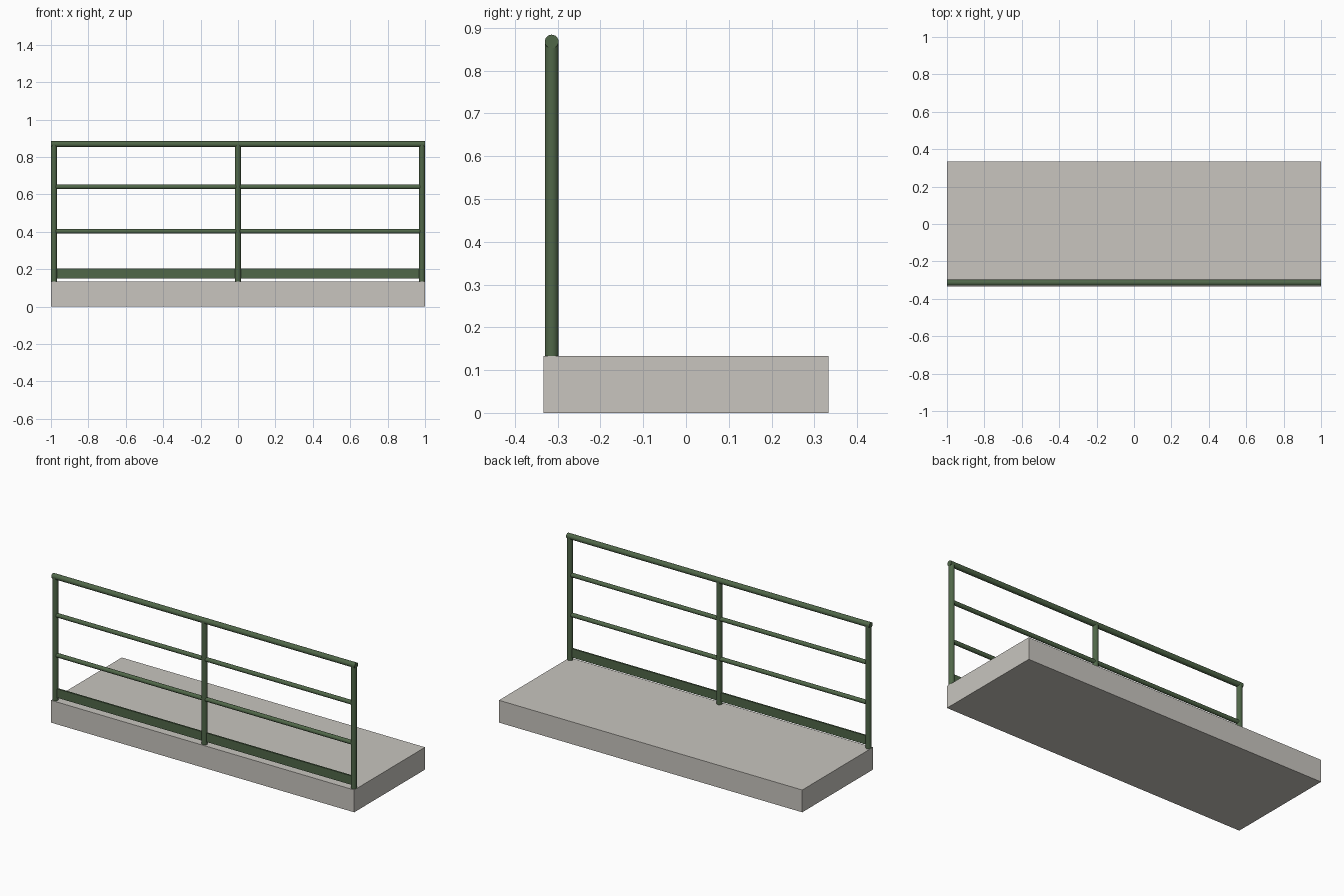
import bpy
from math import pi

cube = bpy.data.objects.get("Cube")
if cube:
    bpy.data.objects.remove(cube, do_unlink=True)


def material(name, color):
    mat = bpy.data.materials.new(name)
    mat.use_nodes = True
    mat.diffuse_color = color
    mat.node_tree.nodes["Principled BSDF"].inputs["Base Color"].default_value = color
    return mat


concrete = material("concrete", (0.58, 0.56, 0.52, 1))
green = material("green_paint", (0.08, 0.135, 0.066, 1))


def box(name, size, center, mat):
    bpy.ops.mesh.primitive_cube_add(size=1, location=center)
    obj = bpy.context.object
    obj.name = name
    obj.scale = size
    bpy.ops.object.transform_apply(location=False, rotation=False, scale=True)
    obj.data.materials.append(mat)


def tube(name, radius, length, center, along_x=False):
    bpy.ops.mesh.primitive_cylinder_add(
        vertices=24, radius=radius, depth=length, location=center,
        rotation=(0, pi / 2 if along_x else 0, 0))
    obj = bpy.context.object
    obj.name = name
    obj.data.materials.append(green)
    bpy.ops.object.shade_smooth_by_angle()


LENGTH, DEPTH, SLAB_TOP = 2.0, 0.667, 0.133
RADIUS, RAIL_Y, RAIL_Z = 0.016, -0.314, 0.868
POST_X = LENGTH / 2 - RADIUS

# Base slab
box("base_slab", (LENGTH, DEPTH, SLAB_TOP), (0, 0, SLAB_TOP / 2), concrete)

# Upright posts
for name, x in (("right_post", -POST_X), ("middle_post", 0), ("left_post", POST_X)):
    tube(name, RADIUS, RAIL_Z - SLAB_TOP, (x, RAIL_Y, (RAIL_Z + SLAB_TOP) / 2))

# Handrail and the two thinner rails
tube("top_rail", RADIUS, LENGTH, (0, RAIL_Y, RAIL_Z), True)
for name, z in (("lower_rail", 0.402), ("upper_rail", 0.64)):
    tube(name, 0.0125, 2 * POST_X, (0, RAIL_Y, z), True)

# Toe board between the posts
box("toe_board", (2 * POST_X, 0.01, 0.053), (0, RAIL_Y, 0.177), green)
